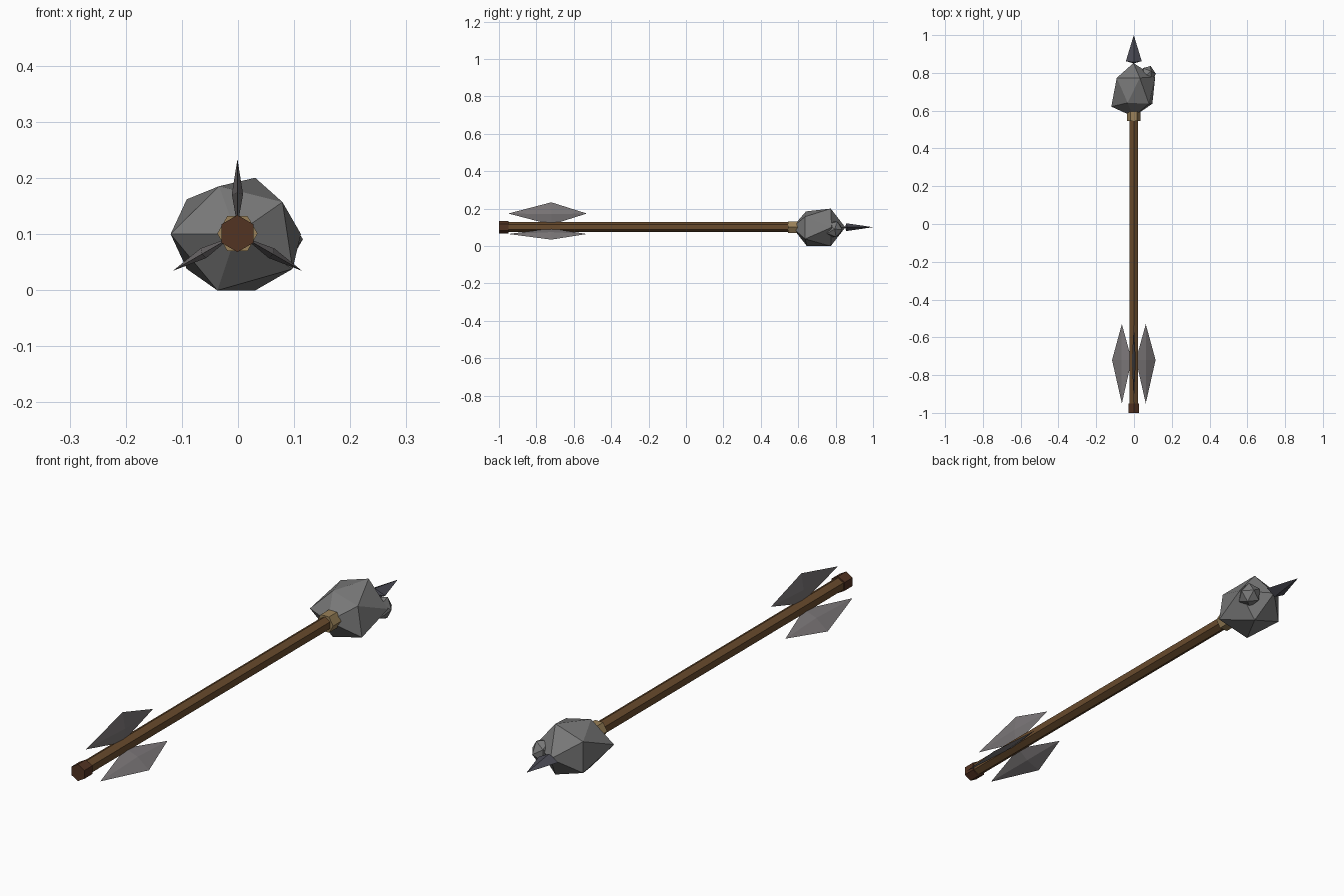
import bpy, bmesh
from math import sin, cos, pi, radians
from mathutils import Vector, Matrix, Euler

if "Cube" in bpy.data.objects:
    bpy.data.objects.remove(bpy.data.objects["Cube"])

AXIS = Vector((-0.001, 0, 0.101))      # the shaft runs along y through here


def material(name, rgb):
    m = bpy.data.materials.new(name)
    m.use_nodes = True
    m.diffuse_color = (*rgb, 1)
    m.node_tree.nodes["Principled BSDF"].inputs["Base Color"].default_value = (*rgb, 1)
    return m


wood = material("brown wood", (0.14, 0.07, 0.026))
dark_wood = material("dark wood", (0.085, 0.033, 0.016))
twine = material("tan binding", (0.32, 0.22, 0.10))
stone = material("grey stone", (0.19, 0.19, 0.19))
metal = material("dark metal", (0.07, 0.07, 0.09))
feather = material("grey feather", (0.20, 0.185, 0.19))


def finish(name, bm, mat):
    bmesh.ops.recalc_face_normals(bm, faces=bm.faces)
    mesh = bpy.data.meshes.new(name)
    bm.to_mesh(mesh)
    bm.free()
    mesh.materials.append(mat)
    obj = bpy.data.objects.new(name, mesh)
    bpy.context.collection.objects.link(obj)
    return obj


def hull(name, points, mat):
    """Flat-faced solid around a few corner points."""
    bm = bmesh.new()
    for p in points:
        bm.verts.new(AXIS + Vector(p))
    bmesh.ops.convex_hull(bm, input=bm.verts)
    bmesh.ops.dissolve_limit(bm, angle_limit=radians(0.5), verts=bm.verts, edges=bm.edges)
    return finish(name, bm, mat)


def hex_rod(name, radius, y0, y1, turn, mat):
    angles = [turn + i * pi / 3 for i in range(6)]
    hull(name, [(radius * cos(a), y, radius * sin(a)) for y in (y0, y1) for a in angles], mat)


def rock(name, centre, size, turn, nudges, mat):
    """Twenty-sided stone with its poles along y."""
    bm = bmesh.new()
    bmesh.ops.create_icosphere(bm, subdivisions=1, radius=1)
    for i, v in enumerate(bm.verts):
        p = Vector((v.co.x, v.co.z, v.co.y))
        p = Euler(turn).to_matrix() @ p
        v.co = Vector(centre) + Vector([a * b for a, b in zip(p, size)])
        # push chosen corners, picked by where they lie
        for direction, move in nudges:
            if p.dot(Vector(direction).normalized()) > 0.97:
                v.co += Vector(move)
    return finish(name, bm, mat)


# Shaft, end cap and the binding below the head
hex_rod("shaft", 0.027, -0.96, 0.6, pi / 2, wood)
hex_rod("end_cap", 0.033, -1.0, -0.95, pi / 2, dark_wood)
hex_rod("binding", 0.036, 0.545, 0.595, 0, twine)

# Stone head with a smaller lump on its side
rock("stone_head", (-0.003, 0.71, 0.1), (0.122, 0.142, 0.118), (0, 0, 0),
     [((-0.276, -0.447, 0.85), (0.003, -0.005, -0.015)),
      ((0.7236, -0.447, -0.5257), (0.012, -0.01, 0)),
      ((-0.894, -0.447, 0), (-0.008, -0.025, 0)),
      ((0.7236, -0.447, 0.5257), (-0.006, -0.01, -0.005)),
      ((0.894, 0.447, 0), (0.006, 0.005, 0))], stone)
rock("stone_lump", (0.072, 0.79, 0.09), (0.044, 0.05, 0.048), (0.5, 0.3, 0.8), [], stone)

# Pointed metal tip, wide and flattened
hull("metal_tip", [(0, 1.0, 0), (0.042, 0.862, 0), (-0.042, 0.862, 0),
                   (0, 0.857, 0.021), (0, 0.857, -0.021), (0, 0.85, 0)], metal)

# Three diamond vanes around the shaft
for name, angle in (("top_vane", 0), ("left_vane", 120), ("right_vane", -120)):
    spin = Matrix.Rotation(radians(angle), 3, 'Y')
    corners = [(0, -0.95, 0.073), (0, -0.53, 0.073), (0, -0.72, 0.133),
               (0, -0.72, 0.013), (0.01, -0.72, 0.07), (-0.01, -0.72, 0.07)]
    hull(name, [spin @ Vector(c) for c in corners], feather)
